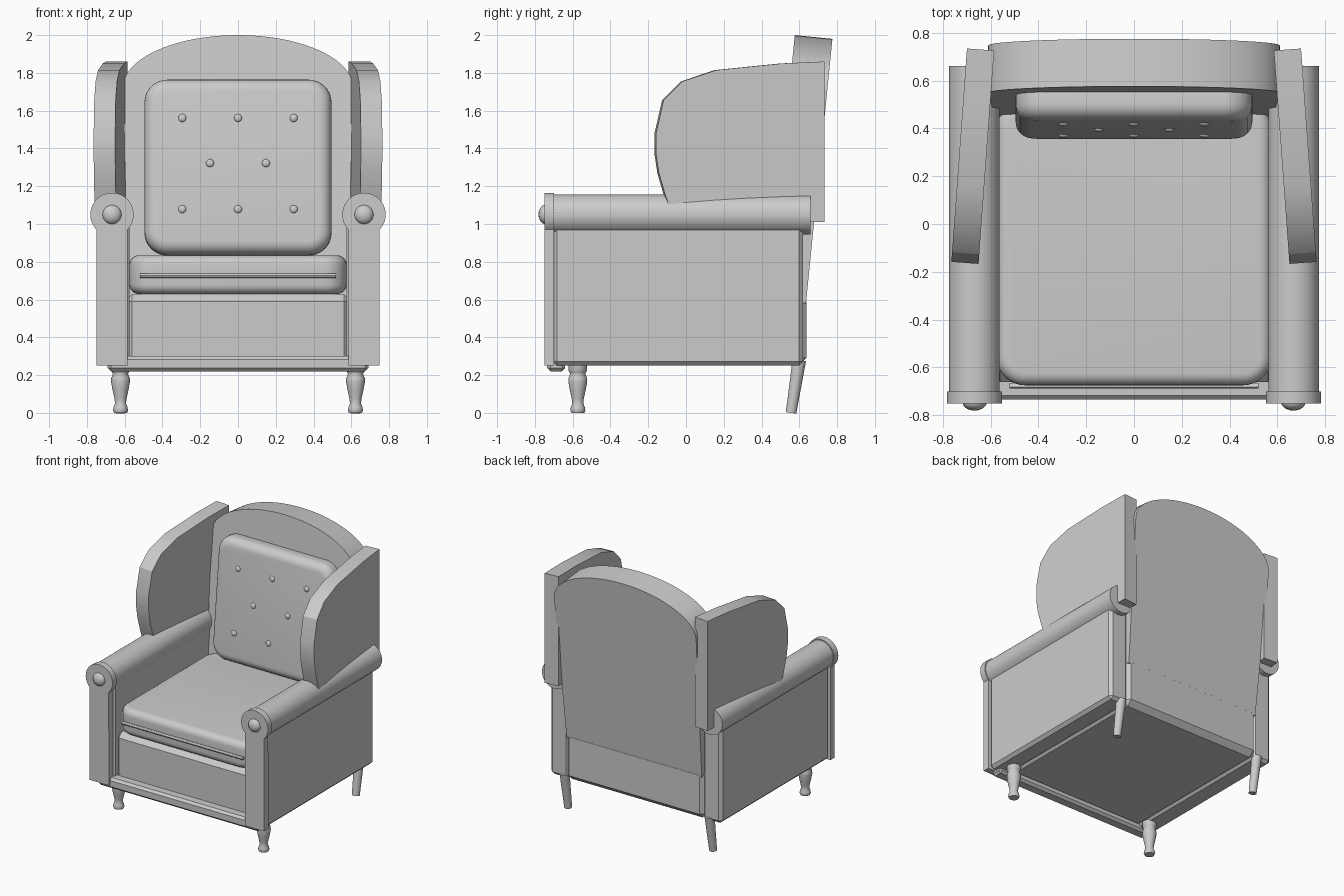
import bpy, bmesh, math
from mathutils import Matrix, Vector

cube = bpy.data.objects.get("Cube")
if cube:
    bpy.data.objects.remove(cube)

grey = bpy.data.materials.new("plain_grey")
grey.use_nodes = True
colour = (0.6, 0.6, 0.6, 1)
grey.diffuse_color = colour
grey.node_tree.nodes["Principled BSDF"].inputs["Base Color"].default_value = colour


def finish(bm, name, matrix=Matrix(), angle=30):
    """Turn a bmesh into a named, shaded object."""
    bmesh.ops.transform(bm, matrix=matrix, verts=bm.verts)
    bmesh.ops.recalc_face_normals(bm, faces=bm.faces)
    mesh = bpy.data.meshes.new(name)
    bm.to_mesh(mesh)
    bm.free()
    mesh.materials.append(grey)
    obj = bpy.data.objects.new(name, mesh)
    bpy.context.collection.objects.link(obj)
    bpy.ops.object.select_all(action='DESELECT')
    obj.select_set(True)
    bpy.context.view_layer.objects.active = obj
    bpy.ops.object.shade_smooth_by_angle(angle=math.radians(angle))
    return obj


def block(name, lo, hi, bevel=0.0):
    """Box between two corners, with an optional chamfer."""
    lo, hi = Vector(lo), Vector(hi)
    bm = bmesh.new()
    bmesh.ops.create_cube(bm, size=1)
    bmesh.ops.scale(bm, vec=hi - lo, verts=bm.verts)
    if bevel:
        bmesh.ops.bevel(bm, geom=bm.edges[:], offset=bevel, segments=1, affect='EDGES')
    return finish(bm, name, Matrix.Translation((lo + hi) / 2))


def slab(name, outline, y0, y1, matrix=Matrix()):
    """Outline of (x, z) points extruded along y."""
    bm = bmesh.new()
    face = bm.faces.new([bm.verts.new((x, y0, z)) for x, z in outline])
    out = bmesh.ops.extrude_face_region(bm, geom=[face])
    moved = [v for v in out["geom"] if isinstance(v, bmesh.types.BMVert)]
    bmesh.ops.translate(bm, vec=(0, y1 - y0, 0), verts=moved)
    return finish(bm, name, matrix)


def cushion(name, size, corner, soft, matrix):
    """Pad lying flat: rounded plan corners, then softened rims."""
    bm = bmesh.new()
    bmesh.ops.create_cube(bm, size=1)
    bmesh.ops.scale(bm, vec=size, verts=bm.verts)
    upright = [e for e in bm.edges if abs(e.verts[0].co.z - e.verts[1].co.z) > 0.01]
    bmesh.ops.bevel(bm, geom=upright, offset=corner, segments=8, profile=0.5, affect='EDGES')
    rims = [e for e in bm.edges if abs(e.verts[0].co.z - e.verts[1].co.z) < 0.001]
    bmesh.ops.bevel(bm, geom=rims, offset=soft, segments=6, profile=0.5, affect='EDGES')
    return finish(bm, name, matrix, 40)


def rod(name, start, end, r0, r1, sides=32):
    """Cylinder or cone between two points."""
    start, end = Vector(start), Vector(end)
    axis = end - start
    bm = bmesh.new()
    bmesh.ops.create_cone(bm, cap_ends=True, segments=sides, radius1=r0, radius2=r1, depth=axis.length)
    turn = axis.to_track_quat('Z', 'Y').to_matrix().to_4x4()
    return finish(bm, name, Matrix.Translation((start + end) / 2) @ turn)


def ball(name, centre, radius, flat, matrix=Matrix()):
    """Sphere flattened along y."""
    bm = bmesh.new()
    bmesh.ops.create_uvsphere(bm, u_segments=20, v_segments=12, radius=radius)
    bmesh.ops.scale(bm, vec=(1, flat, 1), verts=bm.verts)
    return finish(bm, name, matrix @ Matrix.Translation(centre), 60)


def turned(name, profile, x, y, sides=24):
    """Lathe a (radius, z) profile around a vertical axis."""
    bm = bmesh.new()
    rings = []
    for r, z in profile:
        rings.append([bm.verts.new((r * math.cos(i * math.tau / sides),
                                    r * math.sin(i * math.tau / sides), z)) for i in range(sides)])
    for a, b in zip(rings, rings[1:]):
        for i in range(sides):
            j = (i + 1) % sides
            bm.faces.new((a[i], a[j], b[j], b[i]))
    bm.faces.new(rings[0])
    bm.faces.new(rings[-1])
    return finish(bm, name, Matrix.Translation((x, y, 0)), 50)


# Seat base and front rail
block("seat_base", (-0.6, -0.66, 0.25), (0.6, 0.637, 0.63), 0.04)
block("front_rail", (-0.69, -0.735, 0.22), (0.69, -0.64, 0.3), 0.017)

# Seat cushion with front piping
cushion("seat_cushion", (1.15, 1.19, 0.205), 0.12, 0.05, Matrix.Translation((0, -0.08, 0.732)))
rod("seat_piping", (-0.52, -0.677, 0.727), (0.52, -0.677, 0.727), 0.012, 0.012, 12)

# Leaning backrest with an arched top
lean = math.atan(0.1)
tilt = Matrix.Translation((0, 0.635, 0.58)) @ Matrix.Rotation(-lean, 4, 'X')
arch = [(0.61 * math.cos(a), 1.127 + 0.28 * math.sin(a))
        for a in (math.pi * i / 40 for i in range(41))]
slab("backrest", [(-0.58, 0), (0.58, 0)] + arch, -0.2, 0, tilt)

# Back cushion with rows of buttons
pad = tilt @ Matrix.Translation((0, -0.226, 0.7)) @ Matrix.Rotation(math.pi / 2, 4, 'X')
cushion("back_cushion", (0.99, 0.93, 0.17), 0.12, 0.065, pad)
for height, row in ((0.47, (-0.295, 0, 0.295)), (0.715, (-0.148, 0.148)), (0.955, (-0.295, 0, 0.295))):
    for x in row:
        ball("button", (x, -0.311, height), 0.021, 0.6, tilt)

# Wing outline as (depth, height), front post outline as (offset, height)
wing = [(0.725, 1.01), (0.725, 1.86), (0.5, 1.85), (0.15, 1.815), (-0.03, 1.755), (-0.13, 1.655),
        (-0.17, 1.48), (-0.17, 1.37), (-0.155, 1.27), (-0.12, 1.15), (-0.07, 1.01)]
post = [(-0.083, 0.25), (0.083, 0.25)]
for i in range(33):
    a = math.radians(-44 + 268 * i / 32)
    post.append((0.115 * math.cos(a), 1.05 + 0.115 * math.sin(a)))
leg_profile = [(0.034, 0), (0.04, 0.012), (0.037, 0.03), (0.029, 0.05), (0.032, 0.075), (0.042, 0.12),
               (0.05, 0.165), (0.049, 0.185), (0.04, 0.205), (0.044, 0.215), (0.05, 0.225), (0.05, 0.26)]

for side, s in (("left", 1), ("right", -1)):
    # Arm: panel, roll, front post and knob
    inner, outer = sorted((s * 0.575, s * 0.735))
    block(side + "_arm_panel", (inner, -0.705, 0.25), (outer, 0.62, 1.03), 0.022)
    rod(side + "_arm_roll", (s * 0.668, -0.705, 1.05), (s * 0.668, 0.66, 1.05), 0.106, 0.106, 40)
    slab(side + "_arm_post", [(s * x, z) for x, z in post], -0.75, -0.7,
         Matrix.Translation((s * 0.667, 0, 0)))
    ball(side + "_arm_knob", (s * 0.667, -0.745, 1.05), 0.051, 0.7)

    # Wing plate, flaring outward towards the front
    flare = Matrix.Translation((s * 0.642, 0.73, 0)) @ Matrix.Rotation(s * (math.pi / 2 + 0.073), 4, 'Z')
    slab(side + "_wing", [(s * (y - 0.725), z) for y, z in wing], -0.057, 0.057, flare)

    # Turned front leg and splayed back leg
    turned(side + "_front_leg", leg_profile, s * 0.622, -0.573)
    rod(side + "_back_leg", (s * 0.622, 0.556, 0), (s * 0.622, 0.6, 0.28), 0.028, 0.036, 24)
